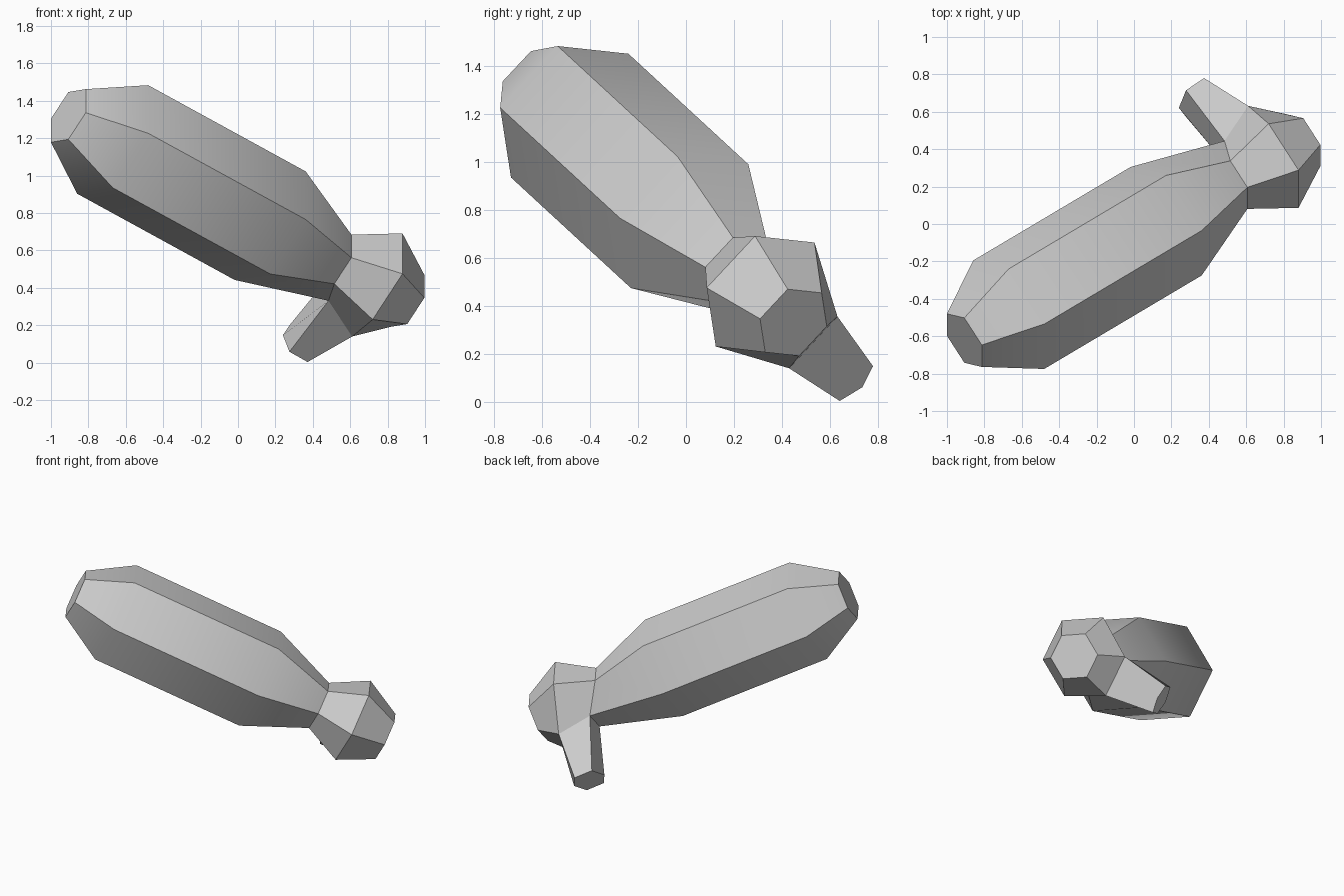
import bpy
import bmesh
from math import radians
from mathutils import Vector

cube = bpy.data.objects.get("Cube")
if cube:
    bpy.data.objects.remove(cube)

# Grey clay material
grey = bpy.data.materials.new("light_grey")
grey.use_nodes = True
COLOUR = (0.6, 0.6, 0.6, 1)
grey.diffuse_color = COLOUR
grey.node_tree.nodes["Principled BSDF"].inputs["Base Color"].default_value = COLOUR

bm = bmesh.new()


def hex_ring(centre, spokes, scale=1.0):
    """Six vertices: three spokes and their opposites."""
    centre = Vector(centre)
    offsets = [Vector(s) * scale for s in spokes]
    return [bm.verts.new(centre + o) for o in offsets + [-o for o in offsets]]


def bridge(ring_a, ring_b, skip=()):
    for i in range(6):
        if i not in skip:
            j = (i + 1) % 6
            bm.faces.new((ring_a[i], ring_a[j], ring_b[j], ring_b[i]))


# Long hexagonal limb, tapered at both ends, then the faceted joint
SPOKES = [(0.19, -0.05, 0.29), (0.19, -0.29, 0.033), (0, -0.245, -0.258)]
tip = hex_ring((-0.907, -0.622, 1.32), SPOKES, 0.49)
upper = hex_ring((-0.67, -0.485, 1.193), SPOKES)
lower = hex_ring((0.172, 0.015, 0.732), SPOKES)
neck = hex_ring((0.515, 0.22, 0.545), SPOKES, 0.48)
joint = hex_ring((0.72, 0.33, 0.447), SPOKES, 0.84)
end = hex_ring((0.905, 0.448, 0.33), SPOKES, 0.48)

# Pull the joint's underside outward where the spur grows
for ring, pull in ((neck, (0.06, 0.085, -0.075)), (joint, (0.05, 0.058, -0.064))):
    for i in (3, 4):
        ring[i].co += Vector(pull)

for a, b in ((tip, upper), (upper, lower), (lower, neck), (joint, end)):
    bridge(a, b)
bridge(neck, joint, skip=(3,))
bm.faces.new(tip)
bm.faces.new(end)

# Short spur from the open side of the joint to a small hexagonal end
spur = hex_ring((0.325, 0.678, 0.103),
                [(0.085, 0.057, -0.043), (0.05, 0.102, 0.045), (-0.047, 0.037, 0.1)])
outer, side_a, inner_a, inner, inner_b, side_b = spur
n4, n5, j4, j5 = neck[3], neck[4], joint[3], joint[4]
bm.faces.new((j4, j5, side_a, outer, side_b))
bm.faces.new((j5, n5, inner_a, side_a))
bm.faces.new((n5, n4, inner_b, inner, inner_a))
bm.faces.new((n4, j4, side_b, inner_b))
bm.faces.new(spur)

bmesh.ops.recalc_face_normals(bm, faces=bm.faces)
mesh = bpy.data.meshes.new("limb_with_spur")
bm.to_mesh(mesh)
bm.free()
mesh.materials.append(grey)
limb = bpy.data.objects.new("limb_with_spur", mesh)
bpy.context.collection.objects.link(limb)

# Soft shading along the limb, crisp edges between its sides
bpy.ops.object.select_all(action="DESELECT")
limb.select_set(True)
bpy.context.view_layer.objects.active = limb
bpy.ops.object.shade_smooth_by_angle(angle=radians(30))
